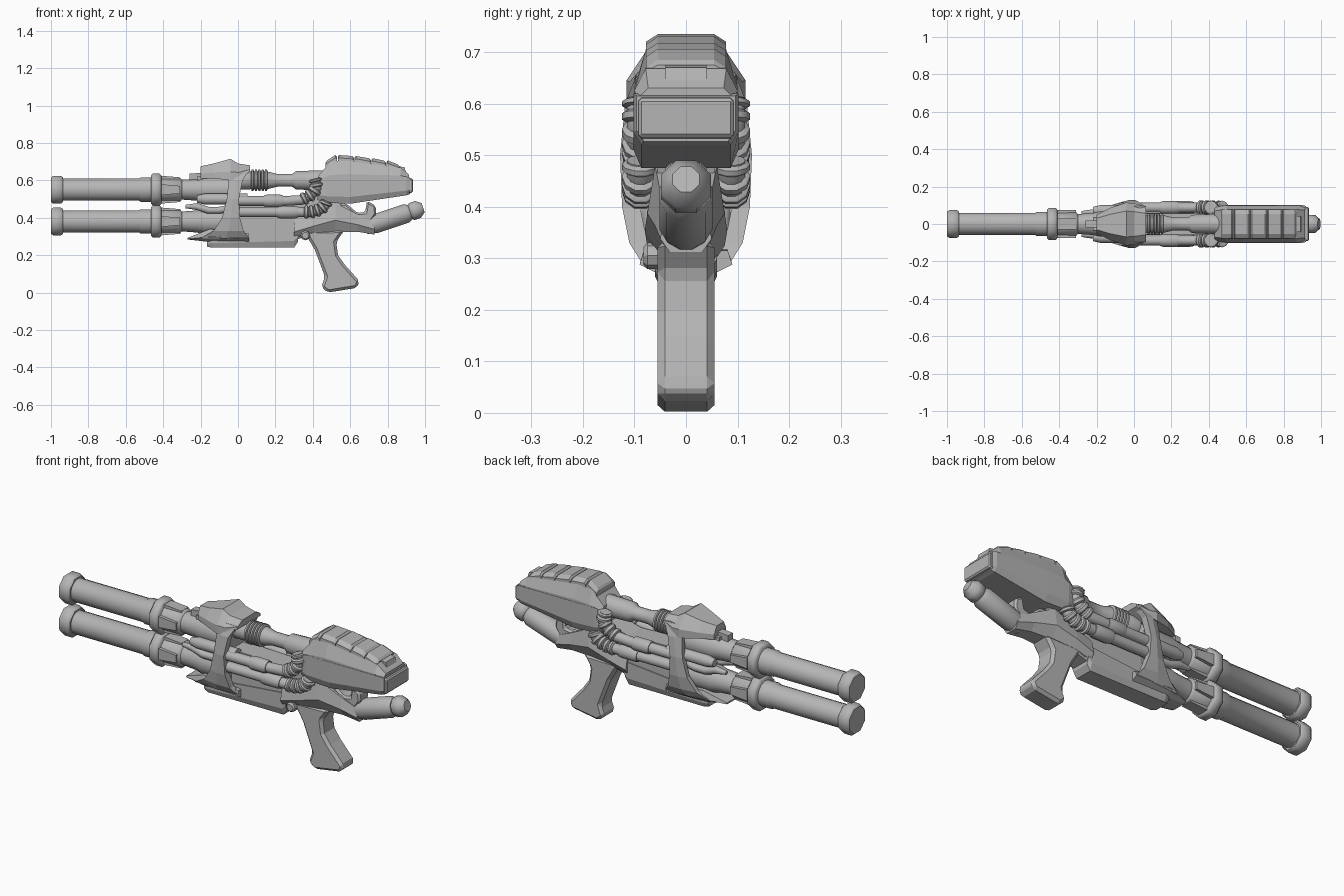
import bpy, bmesh, math
from mathutils import Vector

cube = bpy.data.objects.get("Cube")
if cube:
    bpy.data.objects.remove(cube)

grey = bpy.data.materials.new("gunmetal_grey")
grey.use_nodes = True
level = .46
grey.diffuse_color = (level, level, level, 1)
grey.node_tree.nodes["Principled BSDF"].inputs["Base Color"].default_value = grey.diffuse_color


def loft(name, rings, smooth=False, bevel=0):
    """Skin a row of point rings and cap both ends."""
    bm = bmesh.new()
    rows = [[bm.verts.new(point) for point in ring] for ring in rings]
    count = len(rows[0])
    for near, far in zip(rows, rows[1:]):
        for i in range(count):
            j = (i + 1) % count
            bm.faces.new((near[i], near[j], far[j], far[i]))
    bm.faces.new(rows[0])
    bm.faces.new(rows[-1])
    bmesh.ops.recalc_face_normals(bm, faces=bm.faces)
    mesh = bpy.data.meshes.new(name)
    bm.to_mesh(mesh)
    bm.free()
    mesh.materials.append(grey)
    obj = bpy.data.objects.new(name, mesh)
    bpy.context.collection.objects.link(obj)
    if bevel:
        modifier = obj.modifiers.new("bevel", "BEVEL")
        modifier.width, modifier.segments = bevel, 1
    if smooth:
        bpy.ops.object.select_all(action='DESELECT')
        obj.select_set(True)
        bpy.context.view_layer.objects.active = obj
        bpy.ops.object.shade_smooth_by_angle(angle=math.radians(50))


def sweep(name, path, y=0, sides=12):
    """Round section along an (x, z, radius) path in a plane of constant y."""
    rings = []
    for i, (x, z, radius) in enumerate(path):
        before, after = path[max(i - 1, 0)], path[min(i + 1, len(path) - 1)]
        along = Vector((after[0] - before[0], after[1] - before[1])).normalized()
        ring = []
        for k in range(sides):
            angle = math.tau * (k + .5) / sides
            up, out = radius * math.cos(angle), radius * math.sin(angle)
            ring.append((x - along.y * up, y + out, z + along.x * up))
        rings.append(ring)
    loft(name, rings, smooth=True)


def rod(name, z, steps, y=0, sides=12):
    """Level turned part given as (x, radius) steps."""
    sweep(name, [(x, z, radius) for x, radius in steps], y, sides)


def collar_ring(name, z, start, end, radius, sides, y=0):
    """Short rod with chamfered ends."""
    edge = (end - start) / 6
    rod(name, z, [(start, radius * .88), (start + edge, radius),
                  (end - edge, radius), (end, radius * .88)], y, sides)


def prism(name, profile, half, y=0, bevel=0):
    """Side profile (x, z) extruded across the width."""
    loft(name, [[(x, y + side * half, z) for x, z in profile] for side in (-1, 1)], bevel=bevel)


def hull(name, stations, shoulder=.7, floor=.8, roof=.7):
    """Six-sided body along x from (x, half width, bottom, top) stations.
    The widest line sits at the shoulder fraction of the height."""
    rings = []
    for x, half, low, high in stations:
        middle = low + (high - low) * shoulder
        right = [(half * floor, low), (half, middle), (half * roof, high)]
        rings.append([(x, w, z) for w, z in right] + [(x, -w, z) for w, z in reversed(right)])
    loft(name, rings)


# Twin barrels with muzzle caps, clamps and shrouds
bore = .06
for label, z in (("upper", .55), ("lower", .38)):
    rod(label + "_barrel", z, [(-.98, bore), (-.53, bore), (-.52, bore * 1.1), (-.31, bore * 1.1),
                               (-.3, bore * .9), (-.22, bore), (-.18, bore * 1.15), (0, bore * 1.2)], sides=16)
    collar_ring(label + "_muzzle_cap", z, -1, -.935, .08, 8)
    collar_ring(label + "_clamp", z, -.465, -.41, .093, 8)
    for side in (-1, 1):
        prism(label + "_shroud_fin", [(-.42, z + bore / 2), (-.31, z + bore / 3),
                                      (-.31, z - bore / 3), (-.42, z - bore / 2)], .01, side * bore * 1.1)
        prism(label + "_shroud_plate", [(-.42, z + side * bore), (-.42, z + side * bore * 1.25),
                                        (-.31, z + side * bore * 1.1), (-.31, z + side * bore * .8)], bore / 2)

# Braces and feeds nestled between the barrels
for side in (-1, 1):
    sweep("barrel_brace", [(-.28, .46, .01), (-.22, .46, .02), (-.16, .44, .02),
                           (-.1, .44, .02), (0, .46, .02)], side * bore, 8)
    rod("side_feed", .5, [(-.22, .02), (-.18, .03), (.05, .03)], side * bore * 1.2)
prism("front_sight", [(-.26, .6), (-.26, .635), (-.2, .64), (-.2, .6)], .02)
prism("sight_rail", [(-.22, .6), (-.22, .62), (0, .64), (0, .6)], .035)

# Central collar: hood, side struts and lower pan
hull("collar_hood", [(-.2, .05, .61, .675), (-.13, .085, .61, .69), (-.04, .115, .6, .715),
                     (0, .11, .61, .69), (.065, .095, .645, .68)], shoulder=.4, floor=1, roof=.6)
strut = [(.29, -.2, .06, .085), (.33, -.13, .03, .11), (.4, -.085, .01, .124),
         (.5, -.06, .005, .128), (.6, -.05, .025, .118), (.66, -.06, .06, .095)]
thick = .035
for side in (-1, 1):
    rings = []
    for z, front, back, outer in strut:
        section = [(front, outer - thick), (front, outer - thick / 3), ((front + back) / 2, outer),
                   (back, outer), (back, outer - thick)]
        rings.append([(x, side * y, z) for x, y in section])
    loft("collar_strut", rings)
hull("collar_pan", [(-.27, .05, .284, .292), (-.15, .085, .27, .34), (.06, .09, .27, .315)],
     shoulder=.4, floor=.6, roof=.9)

# Ribbed bellows and neck that join the hood to the stock
ribs, pitch = 5, .018
neck = [(0, .05), (.065, .05)]
for i in range(ribs):
    start = .07 + i * pitch
    neck += [(start + pitch * part, radius)
             for part, radius in ((0, .047), (.2, .058), (.7, .058), (.9, .047))]
neck += [(.17, .045), (.21, .035), (.29, .035), (.31, .05), (.46, .055)]
rod("bellows_neck", .6, neck, sides=16)

# Core body, keel and rear frame
prism("core_body", [(-.05, .3), (-.05, .51), (.3, .5), (.46, .54), (.56, .5), (.52, .36), (.34, .3)], .055)
hull("keel", [(-.165, .05, .245, .3), (-.14, .06, .24, .32), (.3, .06, .24, .36), (.32, .06, .27, .37)],
     shoulder=.3, roof=1)
hull("rear_frame", [(.3, .075, .28, .39), (.4, .08, .31, .42), (.52, .075, .325, .48),
                    (.64, .06, .325, .42), (.73, .05, .31, .38)], shoulder=.4, floor=.6, roof=.8)
prism("tube_bracket", [(.5, .4), (.5, .48), (.58, .475), (.64, .425), (.68, .43), (.69, .49),
                       (.735, .465), (.74, .42), (.7, .36)], .04, bevel=.01)

# Side hoses, each turning up through a ribbed elbow
hose, offset = .027, .088
upper_bend = [(.34, .495), (.37, .51), (.4, .53), (.42, .56), (.415, .59), (.41, .61)]
lower_bend = [(.35, .43), (.38, .43), (.41, .435), (.44, .445), (.465, .465), (.475, .49)]
for label, z, bend, start, end in (("upper", .49, upper_bend, .14, .24),
                                   ("lower", .43, lower_bend, .21, .32)):
    for side in (-1, 1):
        y = side * offset
        sweep(label + "_hose", [(x, z, hose) for x in (-.02, start)] + [(x, z, hose) for x in (end, end + .02)]
              + [(x, height, hose) for x, height in bend], y)
        collar_ring(label + "_hose_sleeve", z, start, end, hose * 1.3, 12, y)
        for (x, low), (far, high) in zip(bend, bend[1:]):
            first, last = Vector((x, low)), Vector((far, high))
            stops = ((.1, hose), (.3, hose * 1.35), (.7, hose * 1.35), (.9, hose))
            sweep(label + "_elbow_rib", [(*first.lerp(last, part), radius) for part, radius in stops], y, 10)

# Stock: lower wedge, butt plate and upper cover
hull("stock_wedge", [(.425, .09, .495, .605), (.47, .1, .48, .62), (.6, .102, .475, .62),
                     (.9, .102, .52, .62), (.92, .096, .527, .615)], shoulder=.25, floor=.85, roof=1)
prism("butt_plate", [(.91, .53), (.91, .613), (.935, .61), (.935, .535)], .092, bevel=.006)
hull("stock_cover", [(.43, .09, .6, .625), (.495, .1, .61, .7), (.58, .1, .615, .705),
                     (.87, .1, .615, .668), (.915, .094, .605, .63)], shoulder=.2, floor=1, roof=.78)

# Armour plates stepping down along the cover
edges = [(.465, .705), (.53, .735), (.62, .73), (.71, .718), (.79, .706), (.865, .685)]
lip, depth, wide = .01, .05, .078
for (front, rise), (back, fall) in zip(edges, edges[1:]):
    hull("armour_plate", [(front + lip / 3, wide, rise - depth, rise - lip),
                          (front + lip, wide, rise - depth, rise),
                          (back - lip, wide, fall - depth, fall),
                          (back, wide, fall - depth, fall - lip)], floor=1)
prism("rear_latch", [(.86, .62), (.86, .675), (.89, .67), (.905, .62)], .04)

# Rear canister and its faceted tip, both on one tilted axis
def canister(name, steps, sides):
    sweep(name, [(x, .43 + (x - .92) / 3, radius) for x, radius in steps], sides=sides)


canister("rear_canister", [(.68, .04), (.735, .053), (.9, .053), (.92, .042)], 12)
canister("canister_tip", [(.915, .036), (.93, .052), (.962, .052), (.99, .028)], 8)

# Pistol grip with flared base
prism("grip", [(.35, .33), (.41, .23), (.465, .085), (.445, .03), (.48, 0), (.635, .025),
               (.65, .06), (.57, .15), (.535, .2), (.525, .27), (.57, .335)], .055, bevel=.014)

# Selector button on the right side only
button = []
for y, radius in ((-.04, .026), (-.075, .026), (-.082, .018)):
    angles = [math.tau * k / 8 for k in range(8)]
    button.append([(.36 + radius * math.cos(a), y, .305 + radius * math.sin(a)) for a in angles])
loft("selector_button", button)
